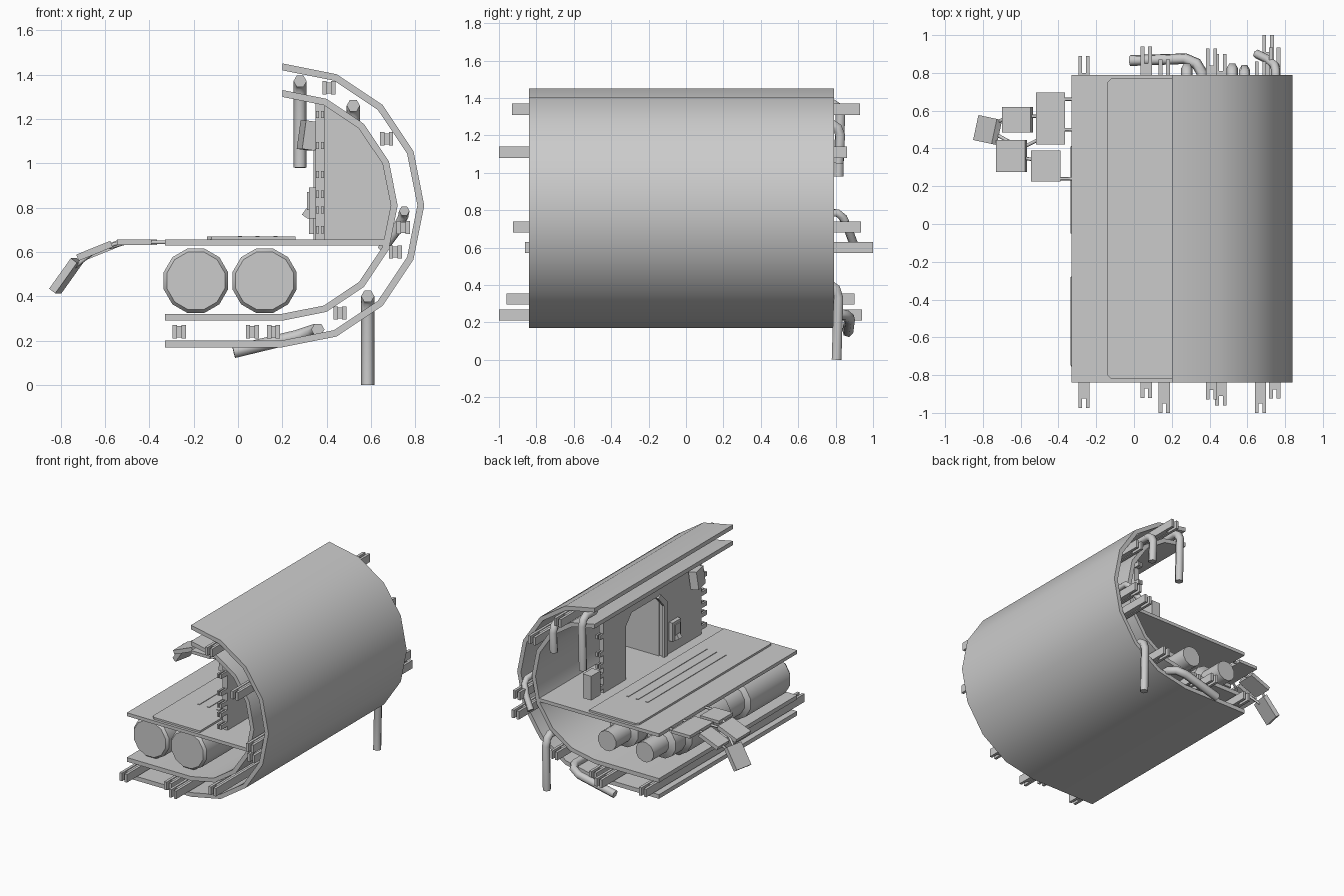
import bpy, bmesh, math
from mathutils import Vector, Matrix

if "Cube" in bpy.data.objects:
    bpy.data.objects.remove(bpy.data.objects["Cube"])

BACK, FRONT = 0.79, -0.84


def finish(name, bm, angle=None):
    bmesh.ops.recalc_face_normals(bm, faces=bm.faces)
    me = bpy.data.meshes.new(name)
    bm.to_mesh(me)
    bm.free()
    ob = bpy.data.objects.new(name, me)
    bpy.context.collection.objects.link(ob)
    if angle:
        bpy.ops.object.select_all(action='DESELECT')
        ob.select_set(True)
        bpy.context.view_layer.objects.active = ob
        bpy.ops.object.shade_smooth_by_angle(angle=math.radians(angle))
    return ob


def prism(name, pts, axis, a, b, angle=None):
    """Extrude a 2D outline from a to b along axis (remaining axes in xyz order)."""
    def place(p, t):
        c = list(p)
        c.insert('xyz'.index(axis), t)
        return c
    bm = bmesh.new()
    face = bm.faces.new([bm.verts.new(place(p, a)) for p in pts])
    ext = bmesh.ops.extrude_face_region(bm, geom=[face])
    step = Vector(place((0, 0), b - a))
    bmesh.ops.translate(bm, vec=step, verts=[v for v in ext['geom'] if isinstance(v, bmesh.types.BMVert)])
    return finish(name, bm, angle)


def box(name, x, y, z, pitch=0, yaw=0):
    bm = bmesh.new()
    bmesh.ops.create_cube(bm, size=1)
    bm.transform(Matrix.Diagonal((x[1] - x[0], y[1] - y[0], z[1] - z[0], 1)))
    ob = finish(name, bm)
    ob.location = ((x[0] + x[1]) / 2, (y[0] + y[1]) / 2, (z[0] + z[1]) / 2)
    ob.rotation_euler = (0, math.radians(pitch), math.radians(yaw))
    return ob


def pipe(name, pts, r=0.03):
    """Six-sided tube along a path."""
    cu = bpy.data.curves.new(name, 'CURVE')
    cu.dimensions = '3D'
    cu.bevel_depth, cu.bevel_resolution, cu.use_fill_caps = r, 1, True
    sp = cu.splines.new('POLY')
    sp.points.add(len(pts) - 1)
    for p, co in zip(sp.points, pts):
        p.co = (*co, 1)
    ob = bpy.data.objects.new(name, cu)
    bpy.context.collection.objects.link(ob)
    bpy.ops.object.select_all(action='DESELECT')
    ob.select_set(True)
    bpy.context.view_layer.objects.active = ob
    bpy.ops.object.convert(target='MESH')


def arc(r, degs):
    return [(0.2 + r * math.cos(math.radians(d)), 0.81 + r * math.sin(math.radians(d))) for d in degs]


def lathe(name, x, z, prof, n=12):
    """Revolve (y, radius) pairs round a y-parallel axis."""
    bm = bmesh.new()
    rings = [[bm.verts.new((x + r * math.cos(math.tau * (i + .5) / n), y, z + r * math.sin(math.tau * (i + .5) / n)))
              for i in range(n)] for y, r in prof]
    for a, b in zip(rings, rings[1:]):
        for i in range(n):
            bm.faces.new((a[i], a[(i + 1) % n], b[(i + 1) % n], b[i]))
    bm.faces.new(rings[0])
    bm.faces.new(rings[-1])
    return finish(name, bm, 35)


# Outer and inner hull skins
half = [90 - 22.5 * i for i in range(9)]
for name, r in (("outer_hull", 0.64), ("inner_hull", 0.52)):
    ri = r - 0.031
    outline = arc(r, half) + [(-0.33, 0.81 - r), (-0.33, 0.81 - ri)] + arc(ri, half[::-1])
    prism(name, outline, 'y', FRONT, BACK, 30)

# Deck, raised floor panel with clipped corners, grooves
box("deck", (-0.33, 0.665), (FRONT, BACK), (0.63, 0.655))
prism("floor_panel", [(-0.14, -0.8), (-0.12, -0.82), (0.26, -0.82), (0.26, 0.77), (-0.12, 0.77), (-0.14, 0.75)],
      'z', 0.655, 0.669)
for i, x in enumerate((0.0, 0.08, 0.16)):
    box(f"floor_rail_{i}", (x, x + 0.018), (-0.48, 0.45), (0.66, 0.673))

# Partition with doorway, bulkhead behind it
prism("partition_wall", [(-0.68, 0.65), (-0.24, 0.65), (-0.24, 1.05), (-0.17, 1.13), (0.14, 1.13), (0.21, 1.05),
                         (0.21, 0.65), (0.47, 0.65), (0.47, 1.28), (-0.68, 1.28)], 'x', 0.35, 0.39)
prism("bulkhead", [(0.385, 0.65)] + [(0.385, 1.27)] + arc(0.495, (67.5, 45, 22.5, 0, -18.8)), 'y', -0.27, -0.23)
prism("door_edge", [(-0.27, 0.655), (-0.23, 0.655), (-0.23, 1.04), (-0.16, 1.12), (-0.19, 1.14), (-0.27, 1.06)],
      'x', 0.34, 0.36)

# Broken wall bars
for i, z in enumerate((0.7, 0.79, 0.86, 0.95, 1.08, 1.22)):
    for side, (a, b) in enumerate(((-0.75, -0.66), (0.45, 0.51))):
        for x in (0.352, 0.374):
            box(f"wall_bar_{i}_{side}", (x, x + 0.014), (a, b), (z - 0.016, z + 0.016))

# Wall fittings
box("control_panel", (0.32, 0.355), (-0.4, -0.3), (0.75, 0.89))
box("control_screen", (0.312, 0.325), (-0.38, -0.32), (0.79, 0.87))
box("control_lever", (0.295, 0.33), (-0.37, -0.33), (0.755, 0.79), 35)
box("wall_lamp", (0.285, 0.345), (-0.64, -0.52), (1.06, 1.19), 8, 12)
box("rear_box", (0.32, 0.39), (0.55, 0.66), (0.68, 0.86))

# Twin tanks under the deck
prof = [(-0.77, 0.135), (-0.75, 0.15), (-0.28, 0.15), (-0.26, 0.115), (-0.07, 0.115), (-0.05, 0.15),
        (0.41, 0.15), (0.44, 0.12), (0.56, 0.12), (0.58, 0.075), (0.76, 0.075)]
for name, x in (("left_tank", -0.19), ("right_tank", 0.12)):
    lathe(name, x, 0.47, prof)

# Forked beams between the hull skins: x, z, front end, back end
for i, (x, z, a, b) in enumerate(((0.41, 1.34, -0.93, 0.93), (0.67, 1.11, -1.0, 0.86), (0.745, 0.71, -0.925, 0.935),
                                  (0.71, 0.6, -0.86, 1.0), (0.46, 0.325, -0.96, 0.9), (0.16, 0.24, -1.0, 0.87),
                                  (0.065, 0.24, -0.92, 0.94), (-0.265, 0.24, -0.975, 0.89))):
    for s in (-1, 1):
        box(f"beam_flange_{i}", (x + s * 0.02 - 0.01, x + s * 0.02 + 0.01), (a, b), (z - 0.03, z + 0.03))
    box(f"beam_web_{i}", (x - 0.012, x + 0.012), (a + 0.05, b - 0.09), (z - 0.025, z + 0.025))

# Severed pipes hanging from the back
pipe("top_pipe", [(0.28, 0.68, 1.37), (0.28, 0.78, 1.37), (0.28, 0.81, 1.35), (0.28, 0.825, 1.31), (0.28, 0.815, 0.98)])
pipe("bulkhead_pipe", [(0.52, -0.29, 1.26), (0.52, 0.78, 1.26), (0.52, 0.81, 1.24), (0.52, 0.825, 1.2), (0.52, 0.815, 1.05)])
pipe("lower_pipe", [(0.585, 0.68, 0.4), (0.585, 0.77, 0.4), (0.585, 0.8, 0.38), (0.585, 0.815, 0.33), (0.585, 0.805, 0.0)])
pipe("bottom_pipe", [(0.36, 0.66, 0.25), (0.36, 0.8, 0.25), (0.33, 0.85, 0.24), (0.27, 0.875, 0.22), (-0.02, 0.865, 0.15)])
pipe("side_pipe", [(0.75, 0.7, 0.785), (0.75, 0.81, 0.785), (0.745, 0.84, 0.76), (0.71, 0.87, 0.69), (0.65, 0.9, 0.61)], 0.024)

# Chain of loose plates trailing from the deck edge
box("plate_1", (-0.52, -0.365), (0.42, 0.695), (0.632, 0.655))
box("plate_2", (-0.545, -0.39), (0.225, 0.39), (0.632, 0.655))
box("plate_3", (-0.70, -0.535), (0.485, 0.62), (0.592, 0.622), -22)
box("plate_4", (-0.73, -0.565), (0.275, 0.445), (0.59, 0.62), -22)
box("plate_5", (-0.86, -0.69), (0.43, 0.565), (0.475, 0.51), -54, -12)
for i, (a, b) in enumerate((((-0.32, 0.66, 0.643), (-0.38, 0.66, 0.643)), ((-0.32, 0.5, 0.643), (-0.38, 0.5, 0.643)),
                            ((-0.32, 0.24, 0.643), (-0.4, 0.24, 0.643)), ((-0.5, 0.57, 0.643), (-0.56, 0.57, 0.63)),
                            ((-0.5, 0.45, 0.643), (-0.58, 0.41, 0.62)), ((-0.53, 0.34, 0.643), (-0.59, 0.35, 0.625)),
                            ((-0.68, 0.56, 0.58), (-0.74, 0.53, 0.53)), ((-0.65, 0.43, 0.6), (-0.74, 0.48, 0.53)))):
    pipe(f"plate_link_{i}", [a, b], 0.009)
